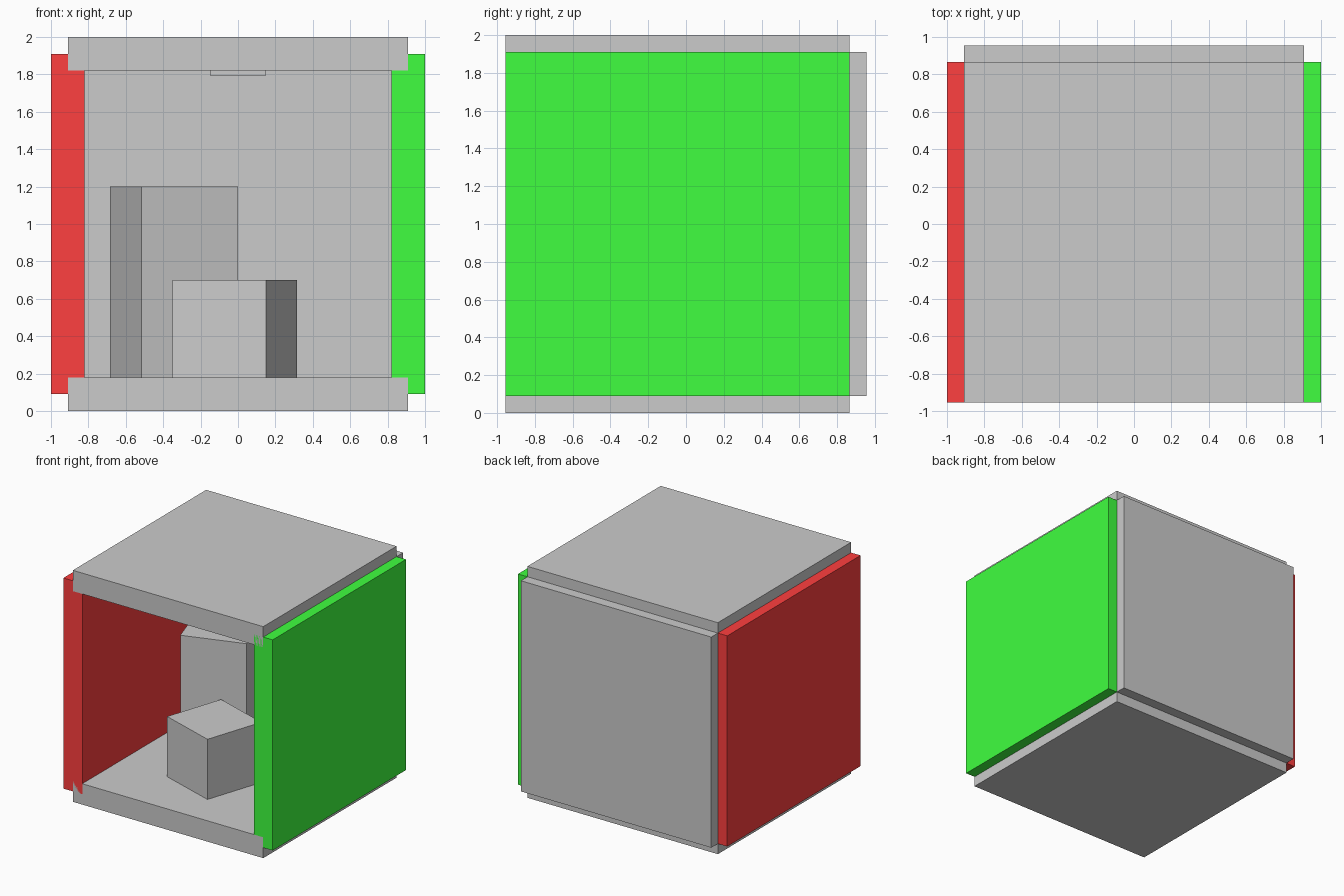
import bpy
from math import radians

if "Cube" in bpy.data.objects:
    bpy.data.objects.remove(bpy.data.objects["Cube"])


def material(name, color):
    m = bpy.data.materials.new(name)
    m.diffuse_color = color
    m.use_nodes = True
    m.node_tree.nodes["Principled BSDF"].inputs["Base Color"].default_value = m.diffuse_color
    return m


def box(name, loc, size, turn=0, mat=None):
    bpy.ops.mesh.primitive_cube_add(size=1, location=loc, rotation=(0, 0, radians(turn)))
    o = bpy.context.object
    o.name = name
    o.scale = size
    if mat:
        o.data.materials.append(mat)
    return o


W, T = 1.82, 0.18      # panel width and thickness
CY = -0.045            # centre of the room in y
red = material("red_paint", (1, 0.05, 0.05, 1))
green = material("green_paint", (0.05, 1, 0.05, 1))

# Room shell, open at the front
box("floor", (0, CY, T / 2), (W, W, T))
box("ceiling", (0, CY, 2 - T / 2), (W, W, T))
box("back_wall", (0, CY + W / 2, 1), (W, T, W))
for name, side, mat in (("left_wall", -1, red), ("right_wall", 1, green)):
    box(name, (side * W / 2, CY, 1), (T, W, W), mat=mat)

# Thin lamp panel set into the ceiling
box("ceiling_light", (0, CY, 1.82), (0.3, 0.3, 0.05))

# Two turned blocks standing on the floor
box("tall_block", (-0.342, 0.29, 0.69), (0.543, 0.543, 1.02), 18.2)
box("short_block", (-0.018, -0.298, 0.44), (0.528, 0.528, 0.52), -18.2)
